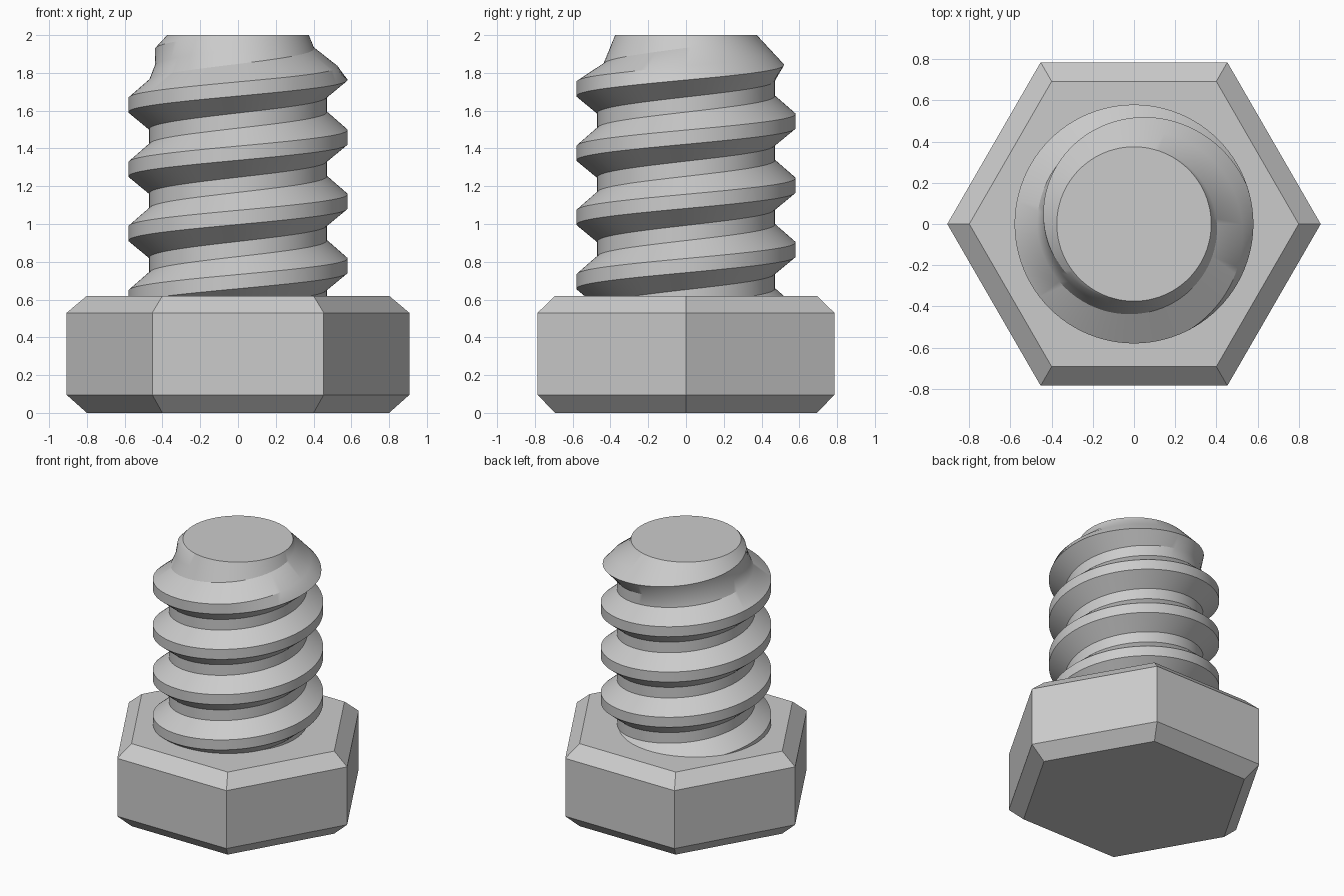
import bpy, bmesh, math

cube = bpy.data.objects.get("Cube")
if cube:
    bpy.data.objects.remove(cube, do_unlink=True)

steel = bpy.data.materials.new("grey_steel")
steel.use_nodes = True
GREY = (0.6, 0.6, 0.6, 1)
steel.diffuse_color = GREY
steel.node_tree.nodes["Principled BSDF"].inputs["Base Color"].default_value = GREY


def finish(bm, name):
    bmesh.ops.recalc_face_normals(bm, faces=bm.faces)
    mesh = bpy.data.meshes.new(name)
    bm.to_mesh(mesh)
    bm.free()
    mesh.materials.append(steel)
    obj = bpy.data.objects.new(name, mesh)
    bpy.context.collection.objects.link(obj)
    return obj


# Hexagonal head: stacked rings with chamfered rims
bm = bmesh.new()
rings = []
for r, z in [(0.8, 0), (0.907, 0.095), (0.907, 0.53), (0.8, 0.62)]:
    angles = [math.radians(60 * i) for i in range(6)]
    rings.append([bm.verts.new((r * math.cos(a), r * math.sin(a), z)) for a in angles])
for low, high in zip(rings, rings[1:]):
    for i in range(6):
        j = (i + 1) % 6
        bm.faces.new((low[i], low[j], high[j], high[i]))
bm.faces.new(rings[0])
bm.faces.new(rings[-1])
finish(bm, "hex_head")

# Threaded shank: helical strips, tapering to a flat round tip
TOP, TIP_R, PITCH, STEPS = 2.0, 0.375, 0.34, 96
CREST, ROOT = (0.58, 0.93), (0.47, 0.41)  # full radius, taper slope
PROFILE = [(-0.0375, CREST), (0.0375, CREST), (0.1325, ROOT), (0.2125, ROOT)]
FIRST, LAST = -2, 5

bm = bmesh.new()
columns = []
for i in range(STEPS):
    a = math.tau * i / STEPS
    column = []
    for turn in range(FIRST, LAST + 1):
        for offset, (full, slope) in PROFILE:
            z = min(TOP, 0.78 + PITCH * (i / STEPS + turn) + offset)
            r = min(full, TIP_R + slope * (TOP - z))
            column.append(bm.verts.new((r * math.cos(a), r * math.sin(a), z)))
    columns.append(column)

for i in range(STEPS):
    here, after = columns[i], columns[(i + 1) % STEPS]
    shift = 4 if i == STEPS - 1 else 0  # the last column joins one turn up
    for m in range(len(here) - 5):
        quad = (here[m], after[m + shift], after[m + 1 + shift], here[m + 1])
        if min(v.co.z for v in quad) < TOP - 1e-6:
            bm.faces.new(quad)

bmesh.ops.delete(bm, geom=[v for v in bm.verts if not v.link_faces], context="VERTS")
bmesh.ops.remove_doubles(bm, verts=bm.verts, dist=1e-5)
bmesh.ops.bisect_plane(bm, geom=bm.verts[:] + bm.edges[:] + bm.faces[:],
                       plane_co=(0, 0, 0.5), plane_no=(0, 0, 1), clear_inner=True)
bmesh.ops.holes_fill(bm, edges=[e for e in bm.edges if e.is_boundary], sides=0)
shank = finish(bm, "threaded_shank")

bpy.ops.object.select_all(action="DESELECT")
shank.select_set(True)
bpy.context.view_layer.objects.active = shank
bpy.ops.object.shade_smooth_by_angle(angle=math.radians(30))
